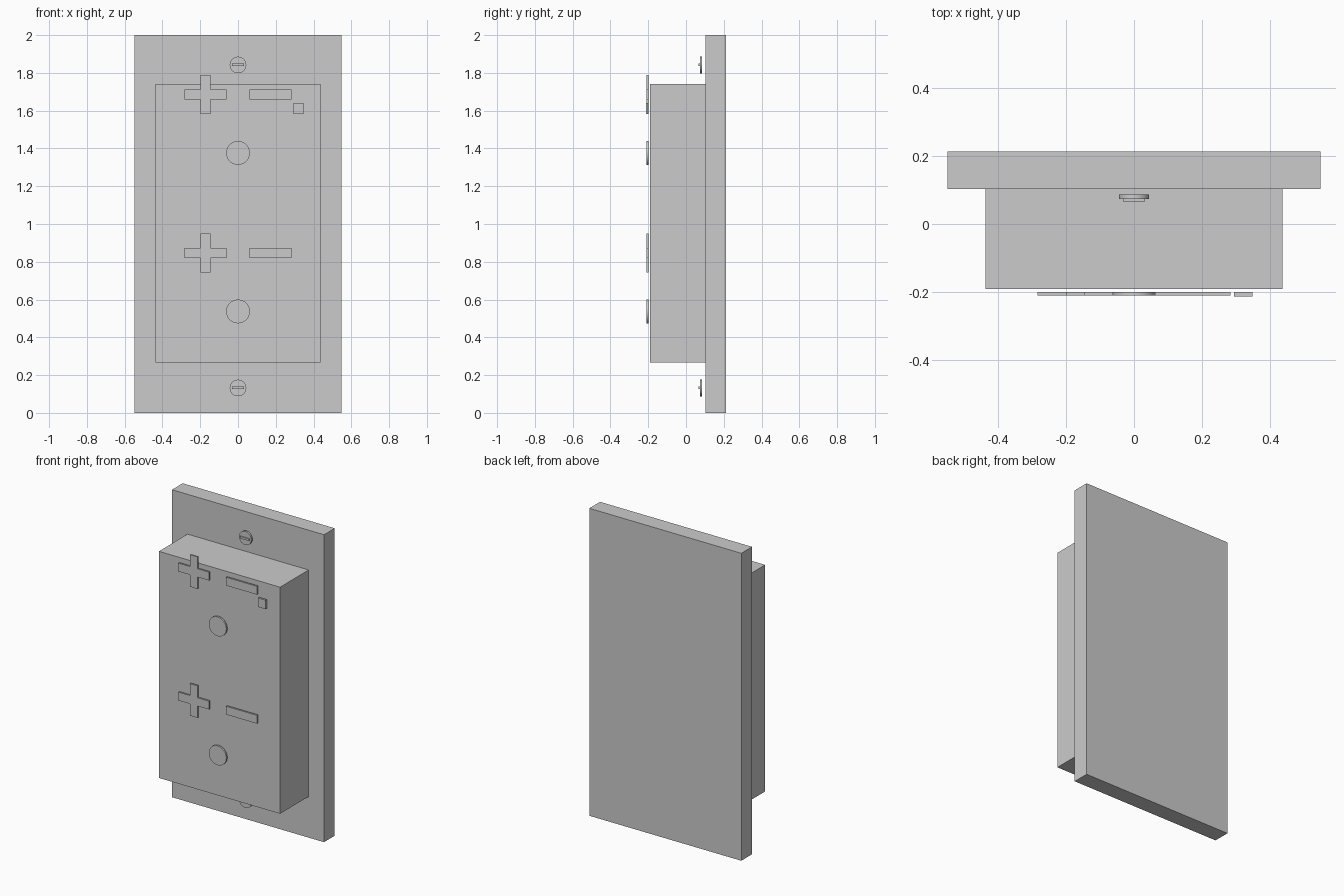
import bpy, bmesh, math

if "Cube" in bpy.data.objects:
    bpy.data.objects.remove(bpy.data.objects["Cube"])


def prism(name, pts, y0, y1, smooth=False):
    """Extrude an (x, z) outline from y0 (front) to y1 (back)."""
    bm = bmesh.new()
    face = bm.faces.new([bm.verts.new((x, y0, z)) for x, z in pts])
    ext = bmesh.ops.extrude_face_region(bm, geom=[face])
    verts = [g for g in ext["geom"] if isinstance(g, bmesh.types.BMVert)]
    bmesh.ops.translate(bm, verts=verts, vec=(0, y1 - y0, 0))
    bmesh.ops.recalc_face_normals(bm, faces=bm.faces)
    mesh = bpy.data.meshes.new(name)
    bm.to_mesh(mesh)
    bm.free()
    obj = bpy.data.objects.new(name, mesh)
    bpy.context.collection.objects.link(obj)
    if smooth:
        bpy.ops.object.select_all(action='DESELECT')
        obj.select_set(True)
        bpy.context.view_layer.objects.active = obj
        bpy.ops.object.shade_smooth_by_angle(angle=math.radians(30))
    return obj


def rect(cx, cz, hx, hz):
    return [(cx - hx, cz - hz), (cx + hx, cz - hz), (cx + hx, cz + hz), (cx - hx, cz + hz)]


def circle(cz, r, n=32):
    return [(r * math.cos(2 * math.pi * i / n), cz + r * math.sin(2 * math.pi * i / n))
            for i in range(n)]


def cross(cx, cz, hx, hz, t):
    # One quadrant of the plus outline, completed by sign flips
    q = [(hx, t), (t, t), (t, hz)]
    pts = q + [(-x, z) for x, z in q[::-1]]
    pts += [(-x, -z) for x, z in pts]
    return [(cx + x, cz + z) for x, z in pts]


# Back plate and raised housing
prism("back_plate", rect(0, 1.0, 0.547, 1.0), 0.103, 0.213)
prism("housing", rect(0, 1.004, 0.436, 0.737), -0.19, 0.103)

# Two control groups: plus, minus and round button
MARK = (-0.21, -0.199)
for name, z in (("upper", 1.686), ("lower", 0.847)):
    prism(name + "_plus", cross(-0.172, z, 0.111, 0.104, 0.027), *MARK)
    prism(name + "_minus", rect(0.172, z, 0.111, 0.027), *MARK)
    prism(name + "_button", circle(z - 0.31, 0.063), *MARK, smooth=True)

# Small square indicator
prism("indicator", rect(0.32, 1.612, 0.027, 0.029), -0.213, -0.2)

# Mounting screws with slot bars
for name, z in (("top", 1.842), ("bottom", 0.132)):
    prism(name + "_screw", circle(z, 0.044), 0.074, 0.086, smooth=True)
    prism(name + "_screw_slot", rect(0, z, 0.032, 0.0065), 0.066, 0.074)
